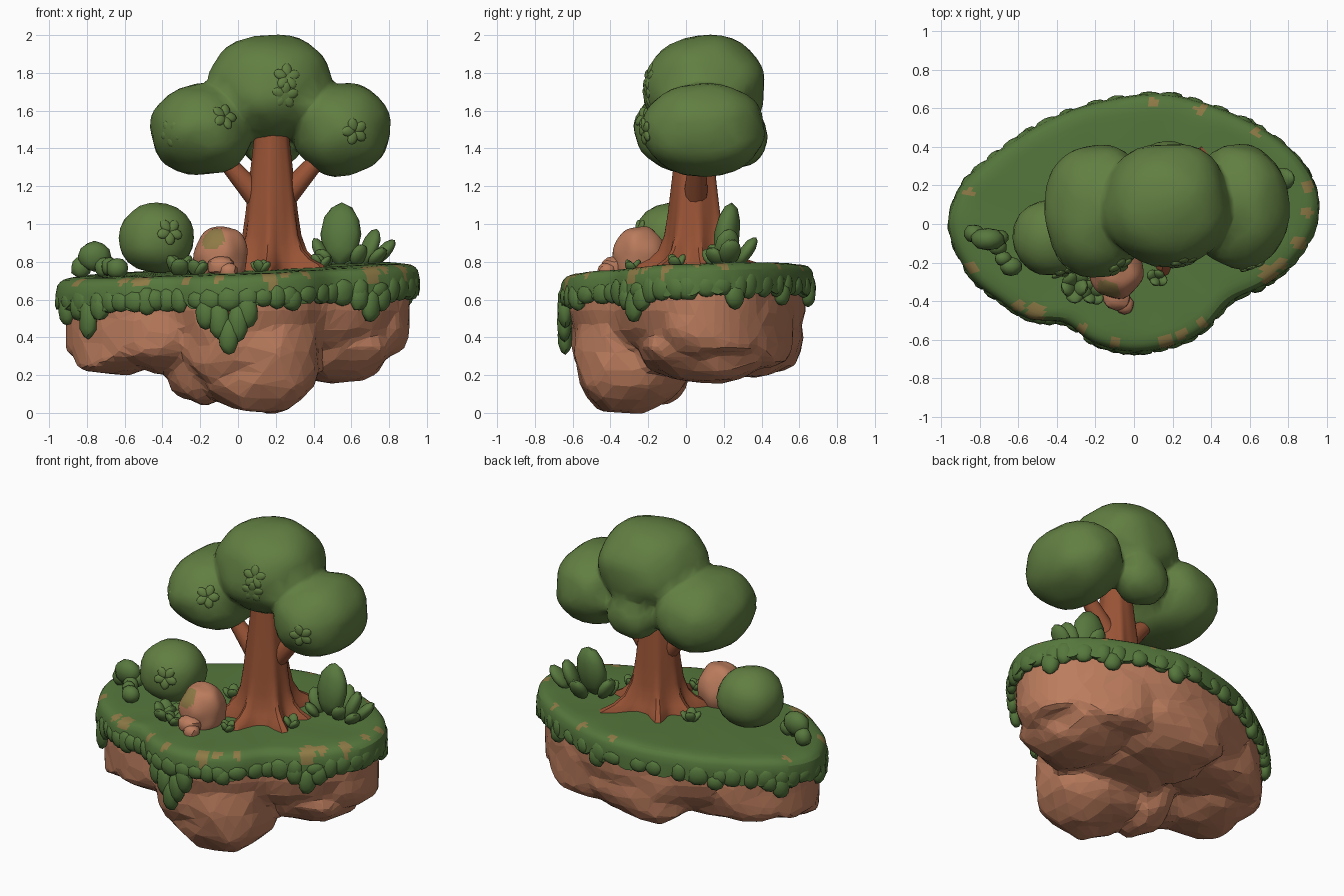
import bpy, bmesh, math, random
from mathutils import Vector, Matrix, noise

if "Cube" in bpy.data.objects:
    bpy.data.objects.remove(bpy.data.objects["Cube"])

random.seed(4)


def mat(name, r, g, b):
    m = bpy.data.materials.new(name)
    lin = [((c / 255 + 0.055) / 1.055) ** 2.4 for c in (r, g, b)]
    m.diffuse_color = (*lin, 1)
    m.use_nodes = True
    m.node_tree.nodes["Principled BSDF"].inputs["Base Color"].default_value = m.diffuse_color
    return m


GRASS = mat("grass_green", 85, 119, 60)
LEAF = mat("leaf_green", 98, 127, 66)
PLANT = mat("plant_green", 88, 120, 62)
ROCK = mat("clay_rock", 187, 124, 93)
BARK = mat("bark_brown", 152, 83, 53)
TAN = mat("dry_patch", 142, 122, 70)


def finish(name, bm, mats, smooth=None):
    me = bpy.data.meshes.new(name)
    bmesh.ops.recalc_face_normals(bm, faces=bm.faces)
    bm.to_mesh(me)
    bm.free()
    for m in mats:
        me.materials.append(m)
    if smooth:
        me.shade_smooth()
        me.set_sharp_from_angle(angle=math.radians(smooth))
    ob = bpy.data.objects.new(name, me)
    bpy.context.collection.objects.link(ob)
    return ob


def lobe(bm, c, r, p=2.0, amp=0.0, freq=1.5, sub=3, turn=0.0):
    """Rounded, slightly lumpy ellipsoid."""
    c = Vector(c)
    rot = Matrix.Rotation(turn, 3, "Z")
    verts = bmesh.ops.create_icosphere(bm, subdivisions=sub, radius=1)["verts"]
    for v in verts:
        d = v.co.normalized()
        f = sum(abs(k) ** p for k in d) ** (-1 / p)
        f *= 1 + amp * noise.noise(d * freq + c * 7)
        v.co = c + rot @ Vector((d.x * r[0], d.y * r[1], d.z * r[2])) * f
    return verts


def fuse(ob, voxel, ratio, smooth):
    m = ob.modifiers.new("fuse", "REMESH")
    m.mode = "VOXEL"
    m.voxel_size = voxel
    m.use_smooth_shade = smooth
    d = ob.modifiers.new("facets", "DECIMATE")
    d.ratio = ratio


def loft(bm, rings, cap=True):
    rows = [[bm.verts.new(p) for p in ring] for ring in rings]
    n = len(rows[0])
    faces = []
    for a, b in zip(rows, rows[1:]):
        faces.append([bm.faces.new((a[i], a[(i + 1) % n], b[(i + 1) % n], b[i])) for i in range(n)])
    if cap:
        bm.faces.new(rows[0])
        bm.faces.new(rows[-1])
    return faces


# island outline, seen from above
PTS = [(-.955, -.02), (-.90, .18), (-.77, .32), (-.62, .43), (-.435, .54), (-.2, .625), (.08, .67),
       (.29, .645), (.55, .55), (.76, .425), (.89, .285), (.95, .13), (.93, -.03), (.83, -.19),
       (.68, -.31), (.50, -.40), (.37, -.54), (.21, -.625), (0, -.66), (-.2, -.615), (-.36, -.51),
       (-.54, -.49), (-.69, -.40), (-.85, -.26)]
OUT = []
for i in range(len(PTS)):
    a, b, c, d = (Vector(PTS[(i + k) % len(PTS)]) for k in (-1, 0, 1, 2))
    for s in range(8):
        t = s / 8
        OUT.append(0.5 * (2 * b + (c - a) * t + (2 * a - 5 * b + 4 * c - d) * t * t
                          + (3 * b - a - 3 * c + d) * t ** 3))
N = len(OUT)


def ground(x, y):
    return 0.757 + 0.04 * x + 0.04 * y + 0.006 * noise.noise((x * 5, y * 5, 0))


# rock underside: steep rim plus hanging boulders, kept inside the outline and under the grass
bm = bmesh.new()
loft(bm, [[(p.x * s, p.y * s, z) for p in OUT]
          for s, z in ((.80, .36), (.90, .44), (.945, .54), (.95, .66))])
for c, r in [((.10, -.29, .325), (.31, .29, .312)), ((.0, -.36, .44), (.30, .24, .30)),
             ((-.64, -.12, .44), (.27, .30, .235)), ((-.42, -.26, .43), (.22, .22, .21)),
             ((-.2, -.2, .34), (.17, .24, .28)), ((-.80, .0, .47), (.14, .24, .19)),
             ((-.45, .18, .47), (.38, .26, .21)), ((.05, .33, .47), (.40, .29, .28)),
             ((.52, .10, .42), (.28, .34, .245)), ((.72, .14, .52), (.21, .26, .22)),
             ((.45, .34, .46), (.3, .23, .23)), ((.12, .05, .38), (.36, .28, .21))]:
    for v in lobe(bm, c, r, 2.9, .16, 1.8):
        d = v.co.xy
        edge = max(OUT, key=lambda q: q.normalized().dot(d))
        k = min(1, .955 * edge.length / max(d.length, .01))
        v.co = (d.x * k, d.y * k, min(v.co.z, .65))
ob = finish("rock_underside", bm, [ROCK])
fuse(ob, 0.025, 0.09, False)

# grass cap with scalloped lip and dry patches along the edge
bm = bmesh.new()
rings = []
for s, dz in ((.02, 0), (.3, 0), (.6, 0), (.8, 0), (.87, -.001), (.91, -.003), (.94, -.008), (.965, -.014),
              (.985, -.027), (1.0, -.045), (1.01, -.09)):
    rings.append([(p.x * s, p.y * s, ground(p.x * s, p.y * s) + dz) for p in OUT])
lip, tuck = [], []
for i, p in enumerate(OUT):
    w = abs(math.sin(math.pi * i / 6 + 1.2 * noise.noise((p.x * 3, p.y * 3, 5))))
    z = ground(p.x, p.y) - .125 - .05 * w
    k = 1 + .01 * w
    lip.append((p.x * k, p.y * k, z))
    tuck.append((p.x * .94, p.y * .94, z + .01))
faces = loft(bm, rings + [lip, tuck], cap=False)
bm.faces.new([f.verts[0] for f in faces[0]])
PATCHES = [(-.51, -.46, .06), (-.60, -.42, .04), (-.27, -.54, .035), (-.10, -.61, .04), (.17, -.61, .05),
           (.24, -.57, .04), (.35, -.51, .04), (.70, -.26, .06), (.76, -.21, .04), (.86, -.10, .045),
           (.90, .06, .04), (.90, .20, .04), (.63, .48, .035), (.35, .59, .04), (.10, .63, .035),
           (-.84, -.22, .04), (-.86, .16, .03)]
for f in bm.faces:
    c = f.calc_center_median()
    if c.z > .66 and any(math.hypot(c.x - x, c.y - y) < r * .8 for x, y, r in PATCHES):
        f.material_index = 1
finish("grass_cap", bm, [GRASS, TAN], 25)

# hanging grass tufts: (x, front or back side, centre z, half length)
bm = bmesh.new()
TUFTS = [(-.17, -1, .53, .09), (-.10, -1, .49, .10), (-.06, -1, .41, .10), (-.01, -1, .48, .10), (.05, -1, .54, .09),
         (-.93, -1, .54, .08), (-.87, -1, .56, .07), (-.81, -1, .50, .11), (-.75, -1, .56, .07),
         (.65, -1, .61, .07), (.72, -1, .57, .09), (.77, -1, .61, .07), (-.45, -1, .60, .06),
         (.3, -1, .60, .06), (.9, 1, .62, .07), (.2, 1, .63, .07), (-.55, 1, .59, .06),
         (-.88, 1, .55, .08), (-.82, 1, .58, .06), (.6, 1, .63, .06)]
for x, side, z, h in TUFTS:
    p = min((q for q in OUT if q.y * side > -.03), key=lambda q: abs(q.x - x))
    i = OUT.index(p)
    t = OUT[(i + 1) % N] - OUT[i - 1]
    lobe(bm, (p.x * .975, p.y * .975, z), (.055, .04, h), 2.2, .12, 2, 2, math.atan2(t.y, t.x))
i = 0
while i < N:
    p, t = OUT[i], OUT[(i + 1) % N] - OUT[i - 1]
    lobe(bm, (p.x * .978, p.y * .978, ground(p.x, p.y) - .125),
         (random.uniform(.05, .07), .035, random.uniform(.05, .075)), 2.2, .12, 2, 2, math.atan2(t.y, t.x))
    i += random.choice((3, 4, 5))
finish("grass_tufts", bm, [GRASS], 40)

# trunk with flared roots and two branches
bm = bmesh.new()
ROOTS = [(-95, .14), (-35, .17), (10, .13), (62, .27), (125, .13), (175, .10), (-145, .12)]
rings = []
for z, r, a in [(.74, .20, 1), (.785, .185, .85), (.815, .172, .5), (.86, .155, .28), (.94, .142, .14),
                (1.06, .132, .07), (1.2, .118, .05), (1.4, .097, .03), (1.55, .085, 0)]:
    ring = []
    for i in range(56):
        t = 2 * math.pi * i / 56
        rr = r
        for deg, ln in ROOTS:
            d = (t - math.radians(deg) + math.pi) % (2 * math.pi) - math.pi
            rr += a * ln * math.exp(-(d / .2) ** 2)
        ring.append((.178 + rr * math.cos(t), .045 + rr * math.sin(t), z))
    rings.append(ring)
loft(bm, rings)
for a, b in [((.14, .04, 1.10), (-.08, .04, 1.35)), ((.21, .05, 1.10), (.44, .06, 1.36))]:
    a, b = Vector(a), Vector(b)
    rot = (b - a).to_track_quat("Z", "Y").to_matrix().to_4x4()
    bmesh.ops.create_cone(bm, cap_ends=True, segments=12, radius1=.07, radius2=.042,
                          depth=(b - a).length, matrix=Matrix.Translation((a + b) / 2) @ rot)
finish("tree_trunk", bm, [BARK], 35)

# canopy
CANOPY = [((.172, .10, 1.72), (.332, .32, .282)), ((-.19, .07, 1.50), (.275, .345, .242)),
          ((.548, .09, 1.50), (.256, .325, .245)), ((.18, .28, 1.46), (.17, .15, .16))]
bm = bmesh.new()
for c, r in CANOPY:
    lobe(bm, c, r, 2.15, .06, 1.7, 4)
fuse(finish("tree_canopy", bm, [LEAF]), 0.018, 0.07, True)


def leaf(bm, base, azim, tilt, length, width):
    """Flattened leaf growing from base; tilt is measured from vertical."""
    m = (Matrix.Translation(base) @ Matrix.Rotation(azim, 4, "Z") @ Matrix.Rotation(tilt, 4, "Y")
         @ Matrix.Translation((0, 0, length / 2)) @ Matrix.Diagonal((width * .3, width / 2, length / 2, 1)))
    bmesh.ops.create_icosphere(bm, subdivisions=2, radius=1, matrix=m)


# shallow leaf rosettes on the canopy and the round bush
BUSH = ((-.43, -.07, .925), (.20, .20, .187))
bm = bmesh.new()
for (c, r), x, z in [(CANOPY[0], .25, 1.68), (CANOPY[0], .26, 1.78), (CANOPY[1], -.36, 1.48),
                     (CANOPY[1], -.07, 1.57), (CANOPY[2], .62, 1.49), (BUSH, -.36, .96)]:
    u, w = (x - c[0]) / r[0], (z - c[2]) / r[2]
    v = -math.sqrt(max(0, 1 - u * u - w * w))
    n = Vector((u / r[0], v / r[1], w / r[2]))
    m = Matrix.Translation((x, c[1] + v * r[1], z)) @ n.to_track_quat("Z", "Y").to_matrix().to_4x4()
    for k in range(5):
        mk = (m @ Matrix.Rotation(k * 1.257 + x, 4, "Z") @ Matrix.Translation((.036, 0, -.004))
              @ Matrix.Diagonal((.038, .028, .014, 1)))
        bmesh.ops.create_icosphere(bm, subdivisions=2, radius=1, matrix=mk)
finish("leaf_rosettes", bm, [LEAF], 40)

# round bush
bm = bmesh.new()
lobe(bm, *BUSH, 2.1, .05, 1.5, 3)
finish("round_bush", bm, [LEAF], 25)

# small lumpy bushes on the left
bm = bmesh.new()
for c, r in [((-.76, -.08, .83), (.09, .06, .08)), ((-.83, -.05, .77), (.055, .05, .06)),
             ((-.71, -.12, .77), (.05, .045, .055)), ((-.64, -.22, .765), (.06, .05, .055)),
             ((-.68, -.18, .775), (.045, .04, .05)), ((-.70, -.07, .79), (.05, .04, .05))]:
    lobe(bm, c, r, 2, .12, 2, 2)
finish("small_bushes", bm, [PLANT], 40)

# broad-leaved plant on the right
bm = bmesh.new()
for x, y, az, tilt, ln, w in [(.54, .19, 1.4, .16, .34, .22), (.66, .20, .4, .4, .21, .14),
                              (.71, .22, .2, .75, .18, .12), (.48, .20, 2.9, .5, .17, .12),
                              (.62, .18, -.9, .5, .13, .10), (.70, .18, -.6, .8, .13, .10),
                              (.48, .16, -2.3, .7, .12, .10), (.57, .27, 1.6, .6, .18, .12)]:
    leaf(bm, (x, y, ground(x, y) - .01), az, tilt, ln, w)
finish("broad_leaf_plant", bm, [PLANT], 40)

# little ground sprouts
bm = bmesh.new()
for x, y, ln, cnt in [(-.31, -.32, .13, 5), (-.22, -.36, .10, 5), (.12, -.28, .08, 4),
                      (.43, -.05, .09, 3), (-.12, .12, .09, 4)]:
    for k in range(cnt):
        leaf(bm, (x, y, ground(x, y) - .01), k * 6.283 / cnt + x * 9, .5 + .25 * (k % 2), ln, ln * .75)
finish("ground_sprouts", bm, [PLANT], 40)

# boulder with a mossy patch and small stones
bm = bmesh.new()
lobe(bm, (-.09, -.245, .82), (.142, .14, .17), 2.1, .1, 1.6, 4)
lobe(bm, (-.09, -.38, .775), (.075, .07, .055), 2.3, .14, 1.6, 2)
lobe(bm, (-.05, -.42, .75), (.05, .05, .045), 2.3, .14, 1.6, 2)
for f in bm.faces:
    if (f.calc_center_median() - Vector((-.13, -.34, .92))).length < .065:
        f.material_index = 1
finish("boulder", bm, [ROCK, TAN], 30)
